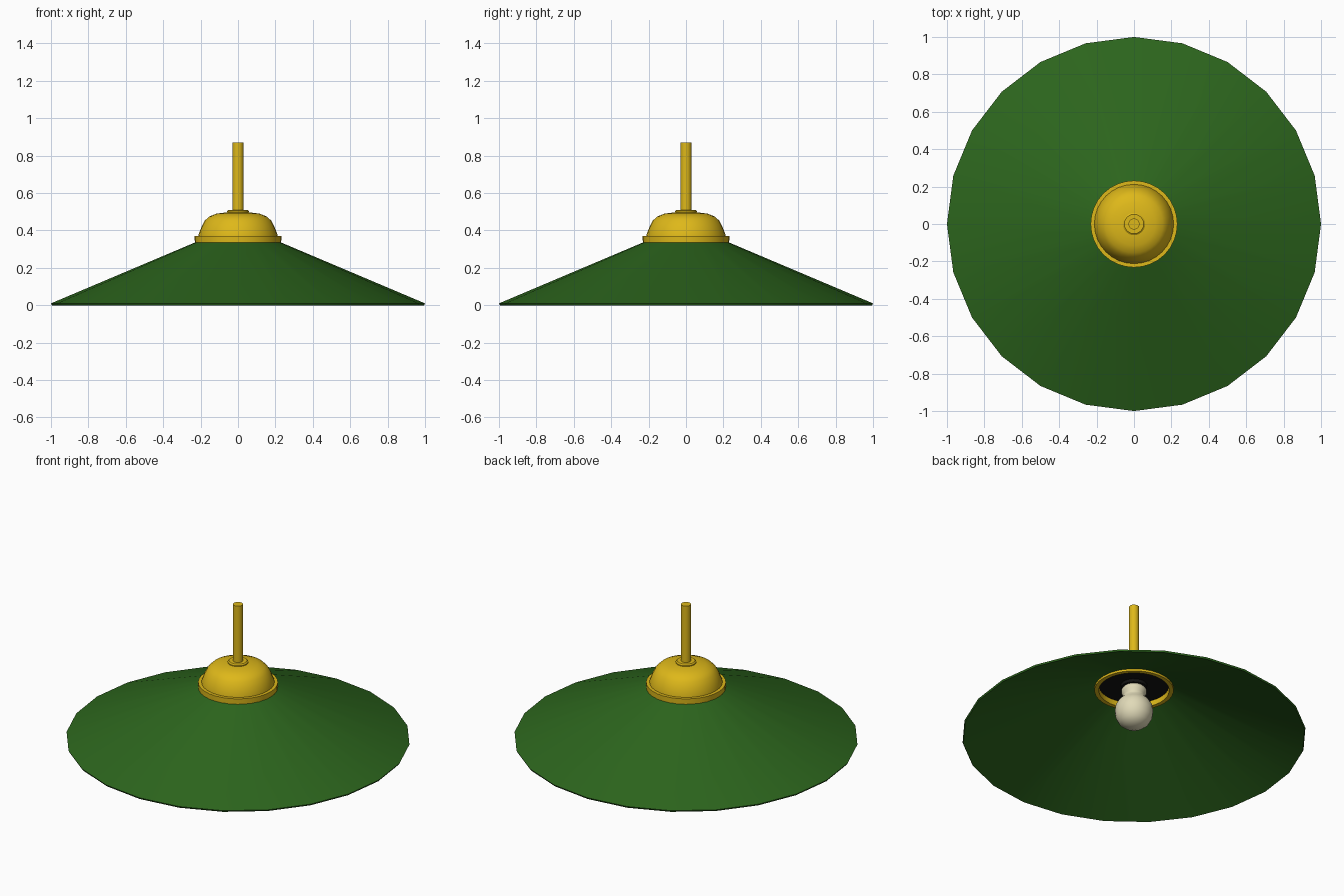
import bpy, bmesh, math

if "Cube" in bpy.data.objects:
    bpy.data.objects.remove(bpy.data.objects["Cube"])


def material(name, rgb):
    m = bpy.data.materials.new(name)
    m.diffuse_color = (*rgb, 1)
    m.use_nodes = True
    m.node_tree.nodes["Principled BSDF"].inputs["Base Color"].default_value = m.diffuse_color
    return m


green = material("green_enamel", (0.025, 0.13, 0.012))
brass = material("brass", (0.73, 0.48, 0.01))
black = material("black", (0.006, 0.006, 0.006))
glass = material("bulb_glass", (0.75, 0.70, 0.48))


def lathe(name, profile, sides, mat, closed=False, angle=30):
    """Revolve (radius, z) points around the z axis."""
    bm = bmesh.new()
    rings = []
    for r, z in profile:
        if r == 0:
            rings.append([bm.verts.new((0, 0, z))] * sides)
        else:
            rings.append([bm.verts.new((r * math.cos(math.tau * i / sides),
                                        r * math.sin(math.tau * i / sides), z))
                          for i in range(sides)])
    pairs = list(zip(rings, rings[1:]))
    if closed:
        pairs.append((rings[-1], rings[0]))
    for a, b in pairs:
        for i in range(sides):
            j = (i + 1) % sides
            bm.faces.new(list(dict.fromkeys((a[i], a[j], b[j], b[i]))))
    bmesh.ops.recalc_face_normals(bm, faces=bm.faces)
    me = bpy.data.meshes.new(name)
    bm.to_mesh(me)
    bm.free()
    me.materials.append(mat)
    ob = bpy.data.objects.new(name, me)
    bpy.context.collection.objects.link(ob)
    bpy.ops.object.select_all(action='DESELECT')
    bpy.context.view_layer.objects.active = ob
    ob.select_set(True)
    bpy.ops.object.shade_smooth_by_angle(angle=math.radians(angle))
    return ob


# Thin conical shade
lathe("shade", [(0.995, 0), (1, 0.01), (0.22, 0.34), (0.215, 0.33)],
      24, green, closed=True)

# Collar gripping the shade opening
lathe("collar", [(0.23, 0.31), (0.232, 0.37), (0.205, 0.37), (0.205, 0.31)],
      32, brass, closed=True)

# Domed cap
lathe("cap", [(0.212, 0.365), (0.212, 0.375), (0.195, 0.42), (0.178, 0.452),
              (0.155, 0.474), (0.115, 0.49), (0.06, 0.497), (0, 0.498)],
      32, brass)

# Washer and hanging rod
lathe("washer", [(0, 0.49), (0.06, 0.49), (0.06, 0.503), (0.052, 0.509), (0, 0.509)],
      24, brass)
lathe("rod", [(0, 0.50), (0.03, 0.50), (0.03, 0.87), (0, 0.87)], 12, brass, angle=40)

# Inner plate and lamp socket
lathe("inner_plate", [(0, 0.355), (0.206, 0.355), (0.206, 0.345), (0, 0.345)], 32, black)
lathe("socket", [(0, 0.345), (0.077, 0.345), (0.077, 0.325), (0, 0.325)], 24, black)

# Light bulb
lathe("bulb", [(0, 0.327), (0.062, 0.327), (0.074, 0.31), (0.074, 0.295),
               (0.064, 0.275), (0.066, 0.26), (0.09, 0.235), (0.107, 0.205),
               (0.112, 0.17), (0.106, 0.13), (0.087, 0.095), (0.06, 0.074),
               (0.03, 0.063), (0, 0.06)], 24, glass, angle=60)
